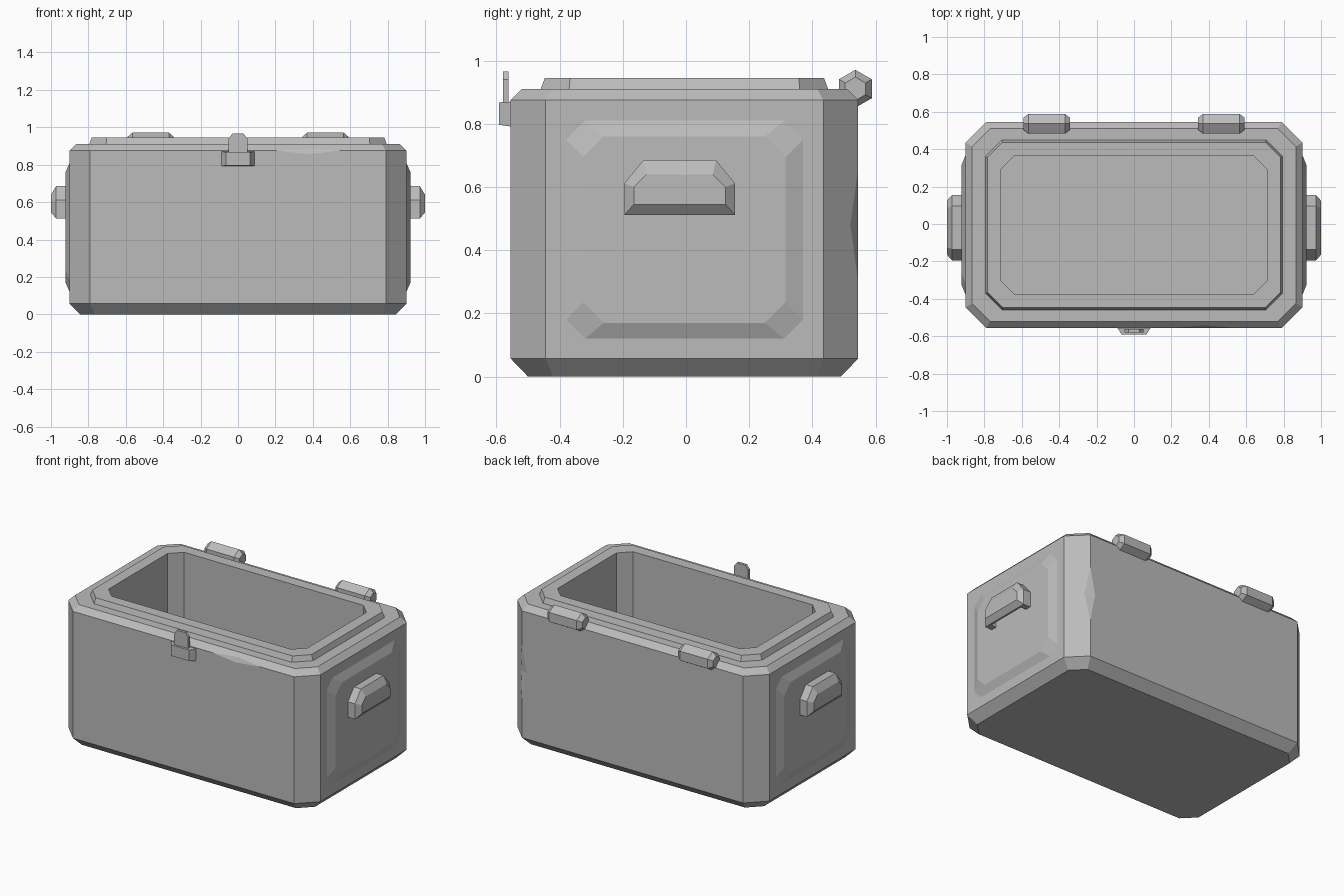
import bpy, bmesh, math
from mathutils import Matrix, Vector

if "Cube" in bpy.data.objects:
    bpy.data.objects.remove(bpy.data.objects["Cube"], do_unlink=True)

GREY = (0.5, 0.5, 0.5, 1)
metal = bpy.data.materials.new("plain_grey")
metal.use_nodes = True
metal.diffuse_color = GREY
metal.node_tree.nodes["Principled BSDF"].inputs["Base Color"].default_value = GREY

MID_Y = -0.005


def octagon(hx, hy, c):
    """Rectangle outline with cut corners."""
    return [(hx, -hy + c), (hx, hy - c), (hx - c, hy), (c - hx, hy),
            (-hx, hy - c), (-hx, c - hy), (c - hx, -hy), (hx - c, -hy)]


def loft(name, rings, matrix=None):
    """Skin a list of rings (2D outline, height) and cap both ends."""
    bm = bmesh.new()
    loops = [[bm.verts.new((x, y, h)) for x, y in pts] for pts, h in rings]
    n = len(loops[0])
    for a, b in zip(loops, loops[1:]):
        for i in range(n):
            j = (i + 1) % n
            bm.faces.new((a[i], a[j], b[j], b[i]))
    bm.faces.new(loops[0][::-1])
    bm.faces.new(loops[-1])
    if matrix:
        bm.transform(matrix)
    bmesh.ops.recalc_face_normals(bm, faces=bm.faces)
    mesh = bpy.data.meshes.new(name)
    bm.to_mesh(mesh)
    bm.free()
    mesh.materials.append(metal)
    obj = bpy.data.objects.new(name, mesh)
    bpy.context.collection.objects.link(obj)
    return obj


def carve(obj, cutter):
    """Subtract the cutter and discard it."""
    mod = obj.modifiers.new("cut", "BOOLEAN")
    mod.object = cutter
    mod.solver = "EXACT"
    bpy.context.view_layer.objects.active = obj
    bpy.ops.object.modifier_apply(modifier=mod.name)
    bpy.data.objects.remove(cutter, do_unlink=True)


def frame(u, v, w, origin):
    """Matrix with the given axes and origin."""
    m = Matrix((u, v, w)).transposed().to_4x4()
    m.translation = origin
    return m


def nick(obj, at, along, inward, half_length, depth):
    """Chip an edge with a flat double wedge."""
    along, inward = Vector(along), Vector(inward).normalized()
    s, e = 0.1, 0.0005
    rings = [([(x * k, y * k) for x, y in
               ((-s, -depth), (s, -depth), (s, depth), (-s, depth))], h)
             for k, h in ((e, -half_length), (1, 0), (e, half_length))]
    carve(obj, loft("nick_cutter", rings,
                    frame(along.cross(inward) * -1, inward, along, at)))


# Open box: outer shell, shoulder, raised lip, inner walls and floor
body = loft("box_body", [(octagon(*o), z) for o, z in (
    ((0.845, 0.495, 0.08), 0), ((0.9, 0.55, 0.11), 0.057),
    ((0.9, 0.55, 0.11), 0.875), ((0.865, 0.515, 0.095), 0.91),
    ((0.795, 0.455, 0.09), 0.91), ((0.782, 0.442, 0.08), 0.945),
    ((0.71, 0.37, 0.07), 0.945), ((0.71, 0.37, 0.07), 0.07))],
    Matrix.Translation((0, MID_Y, 0)))

# Worn chips on one top edge and one corner edge
nick(body, (0.375, -0.555, 0.875), (1, 0, 0), (0, 0.92, -0.38), 0.17, 0.007)
nick(body, (0.79, 0.545, 0.48), (0, 0, 1), (-0.38, -0.92, 0), 0.18, 0.0134)


def handle_outline(half, low, knee, top, slope):
    return [(-half, low), (half, low), (half, knee),
            (half - slope, top), (slope - half, top), (-half, knee)]


for side, label in ((1, "left"), (-1, "right")):
    # Outline plane is y-z, height runs outwards along x
    axes = (Vector((0, 1, 0)), Vector((0, 0, 1)), Vector((side, 0, 0)))

    # Raised end panel
    loft(label + "_end_panel", [
        (octagon(0.375, 0.345, 0.06), 0.89), (octagon(0.375, 0.345, 0.06), 0.9),
        (octagon(0.32, 0.295, 0.065), 0.922)], frame(*axes, (0, MID_Y, 0.465)))

    # Carrying handle with a hollow grip open below
    place = frame(*axes, (0, -0.02, 0))
    outer = handle_outline(0.175, 0.512, 0.612, 0.685, 0.06)
    handle = loft(label + "_handle", [
        (outer, 0.915), (outer, 0.972),
        (handle_outline(0.145, 0.545, 0.6, 0.64, 0.04), 1.0)], place)
    hollow = handle_outline(0.135, 0.45, 0.6, 0.645, 0.04)
    carve(handle, loft("grip_cutter", [(hollow, 0.9), (hollow, 0.96)], place))

    # Six-sided hinge barrel with bevelled ends
    def hexagon(r):
        return [(r * math.sin(i * math.pi / 3), r * math.cos(i * math.pi / 3))
                for i in range(6)]
    loft(label + "_hinge", [(hexagon(r), h) for r, h in (
        (0.037, -0.125), (0.06, -0.098), (0.06, 0.098), (0.037, 0.125))],
        frame(*axes, (side * 0.467, 0.536, 0.911)))

# Front latch: tapered block and upright tab
forward = (Vector((1, 0, 0)), Vector((0, 0, 1)), Vector((0, -1, 0)))


def rect(half, low, high):
    return [(-half, low), (half, low), (half, high), (-half, high)]


loft("latch_block", [(rect(0.087, 0.792, 0.87), 0.55),
                     (rect(0.087, 0.792, 0.87), 0.558),
                     (rect(0.065, 0.797, 0.868), 0.592)], frame(*forward, (0, 0, 0)))
tab = handle_outline(0.05, 0.8, 0.94, 0.966, 0.02)
loft("latch_tab", [(tab, 0.562), (tab, 0.579)], frame(*forward, (0, 0, 0)))
